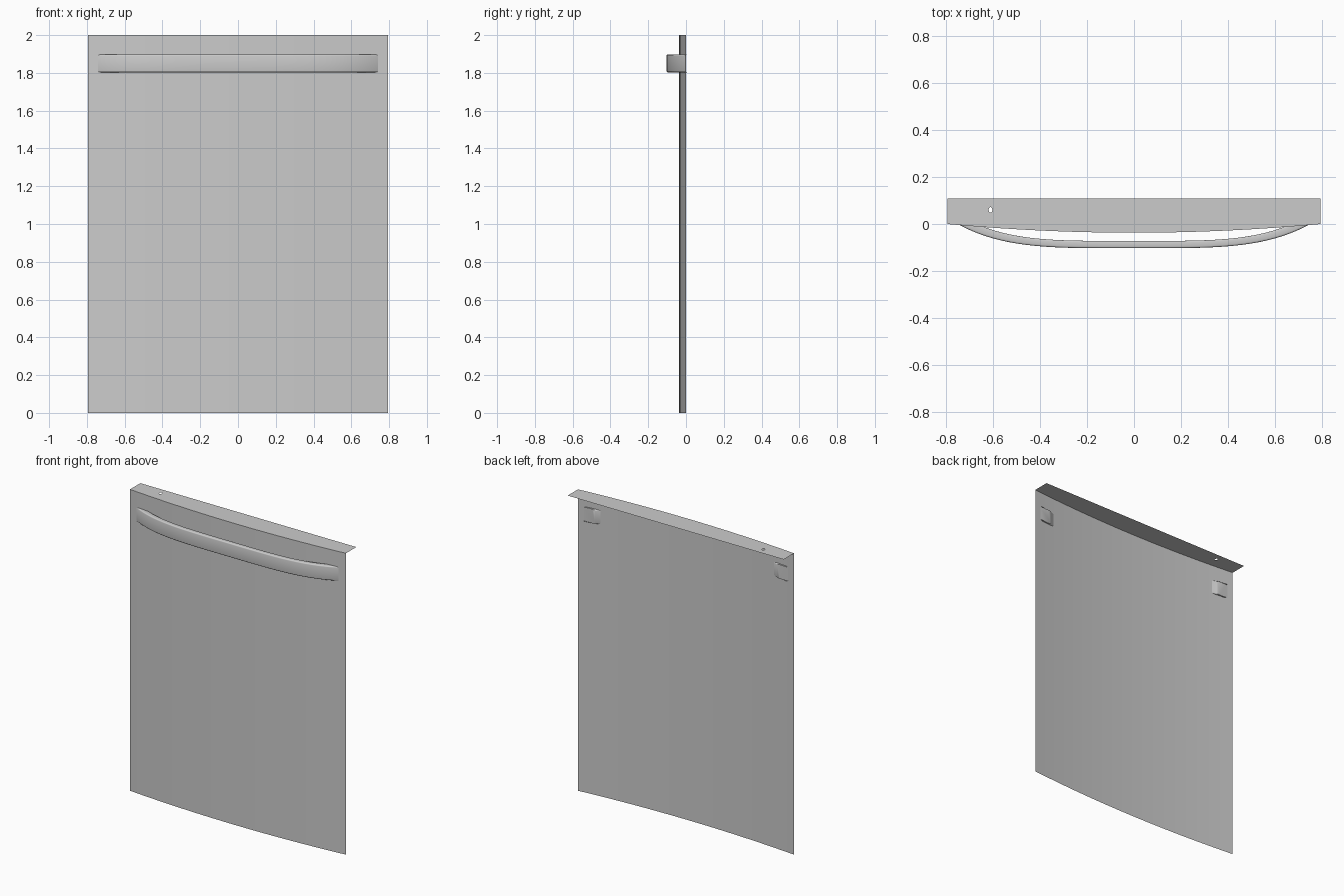
import bpy, bmesh, math

if "Cube" in bpy.data.objects:
    bpy.data.objects.remove(bpy.data.objects["Cube"])

HALF, HEIGHT, BACK = 0.793, 2.0, 0.108
N = 48


def panel_y(x):
    return -0.037 * (1 - (x / HALF) ** 2)


def arc(half, depth, power):
    """Bowed line of (x, y) points, closely spaced near the ends."""
    pts = []
    for i in range(N + 1):
        x = -half * math.cos(math.pi * i / N)
        pts.append((x, -depth * (1 - abs(x / half) ** power)))
    return pts


def finish(bm, name, angle=30):
    mesh = bpy.data.meshes.new(name)
    bm.to_mesh(mesh)
    bm.free()
    obj = bpy.data.objects.new(name, mesh)
    bpy.context.collection.objects.link(obj)
    bpy.ops.object.select_all(action='DESELECT')
    obj.select_set(True)
    bpy.context.view_layer.objects.active = obj
    bpy.ops.object.shade_smooth_by_angle(angle=math.radians(angle))
    return obj


xs = [-HALF + 2 * HALF * i / N for i in range(N + 1)]

# Bowed sheet-metal front
bm = bmesh.new()
low = [bm.verts.new((x, panel_y(x), 0)) for x in xs]
top = [bm.verts.new((x, panel_y(x), HEIGHT)) for x in xs]
for i in range(N):
    bm.faces.new((low[i], low[i + 1], top[i + 1], top[i]))
finish(bm, "front_panel")

# Flat top flange with one small screw hole
bm = bmesh.new()
outline = [(x, panel_y(x)) for x in xs] + [(HALF, BACK), (-HALF, BACK)]
hole = [(-0.61 + 0.008 * math.cos(a * math.tau / 10),
         0.06 + 0.012 * math.sin(a * math.tau / 10)) for a in range(10)]
edges = []
for loop in (outline, hole):
    vs = [bm.verts.new((x, y, HEIGHT)) for x, y in loop]
    edges += [bm.edges.new((vs[i - 1], vs[i])) for i in range(len(vs))]
bmesh.ops.triangle_fill(bm, use_beauty=True, edges=edges, normal=(0, 0, 1))
for f in bm.faces:
    f.normal_update()
    if f.normal.z < 0:
        f.normal_flip()
finish(bm, "top_flange")

# Bowed handle: crescent profile extruded upward, long edges rounded
bm = bmesh.new()
outer = arc(0.75, 0.103, 4)
inner = arc(0.67, 0.072, 4)
rings = []
for z in (1.803, 1.897):
    rings.append(([bm.verts.new((x, y, z)) for x, y in outer],
                  [bm.verts.new((x, y, z)) for x, y in inner]))
(ob, ib), (ot, it) = rings
for i in range(N):
    j = i + 1
    for quad in ((ob[i], ob[j], ot[j], ot[i]), (it[i], it[j], ib[j], ib[i]),
                 (ot[i], ot[j], it[j], it[i]), (ib[i], ib[j], ob[j], ob[i])):
        bm.faces.new(quad)
for i in (0, N):
    bm.faces.new((ob[i], ot[i], it[i], ib[i]))
bmesh.ops.recalc_face_normals(bm, faces=bm.faces)
long_edges = [e for e in bm.edges
              if any(e.verts[0] in r and e.verts[1] in r for r in (ob, ib, ot, it))]
bmesh.ops.bevel(bm, geom=long_edges, offset=0.007, segments=3, profile=0.5,
                affect='EDGES', clamp_overlap=True)
finish(bm, "handle", 40)
